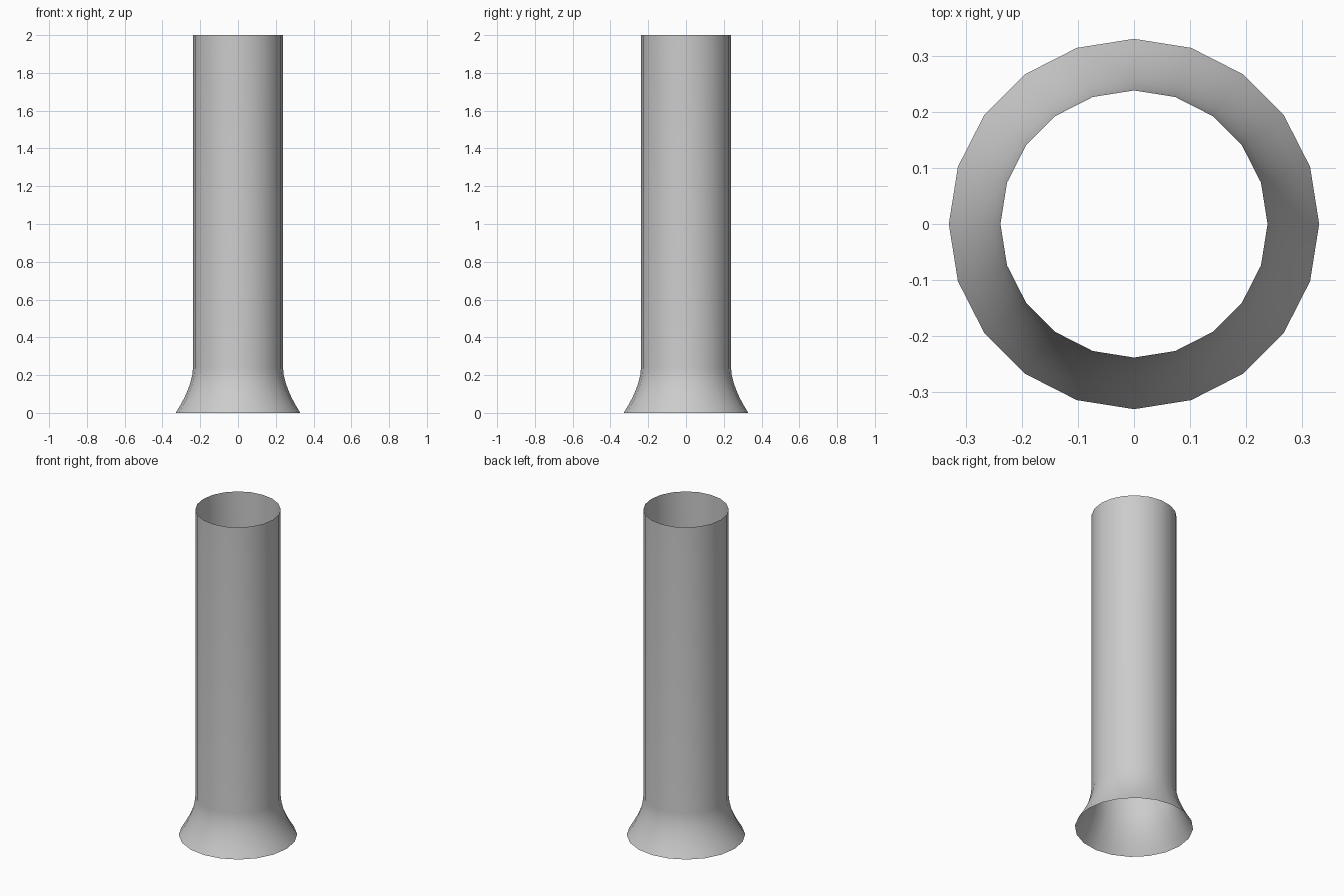
import bpy, bmesh
from math import cos, sin, pi

if "Cube" in bpy.data.objects:
    bpy.data.objects.remove(bpy.data.objects["Cube"])

SIDES = 20
TUBE_R, FOOT_R = 0.238, 0.33
FLARE_H, HEIGHT = 0.24, 2.0
STEPS = 6

# Profile: curved flared foot, then a straight tube
profile = []
for i in range(STEPS + 1):
    t = i / STEPS
    profile.append((TUBE_R + (FOOT_R - TUBE_R) * (1 - t) ** 1.7, FLARE_H * t))
profile.append((TUBE_R, HEIGHT))

# Open-ended flared pipe, lofted ring by ring
bm = bmesh.new()
rings = [[bm.verts.new((r * cos(2 * pi * k / SIDES), r * sin(2 * pi * k / SIDES), z))
          for k in range(SIDES)] for r, z in profile]
for lower, upper in zip(rings, rings[1:]):
    for k in range(SIDES):
        n = (k + 1) % SIDES
        bm.faces.new((lower[k], lower[n], upper[n], upper[k])).smooth = True

mesh = bpy.data.meshes.new("flared_pipe")
bm.to_mesh(mesh)
bm.free()
pipe = bpy.data.objects.new("flared_pipe", mesh)
bpy.context.collection.objects.link(pipe)
